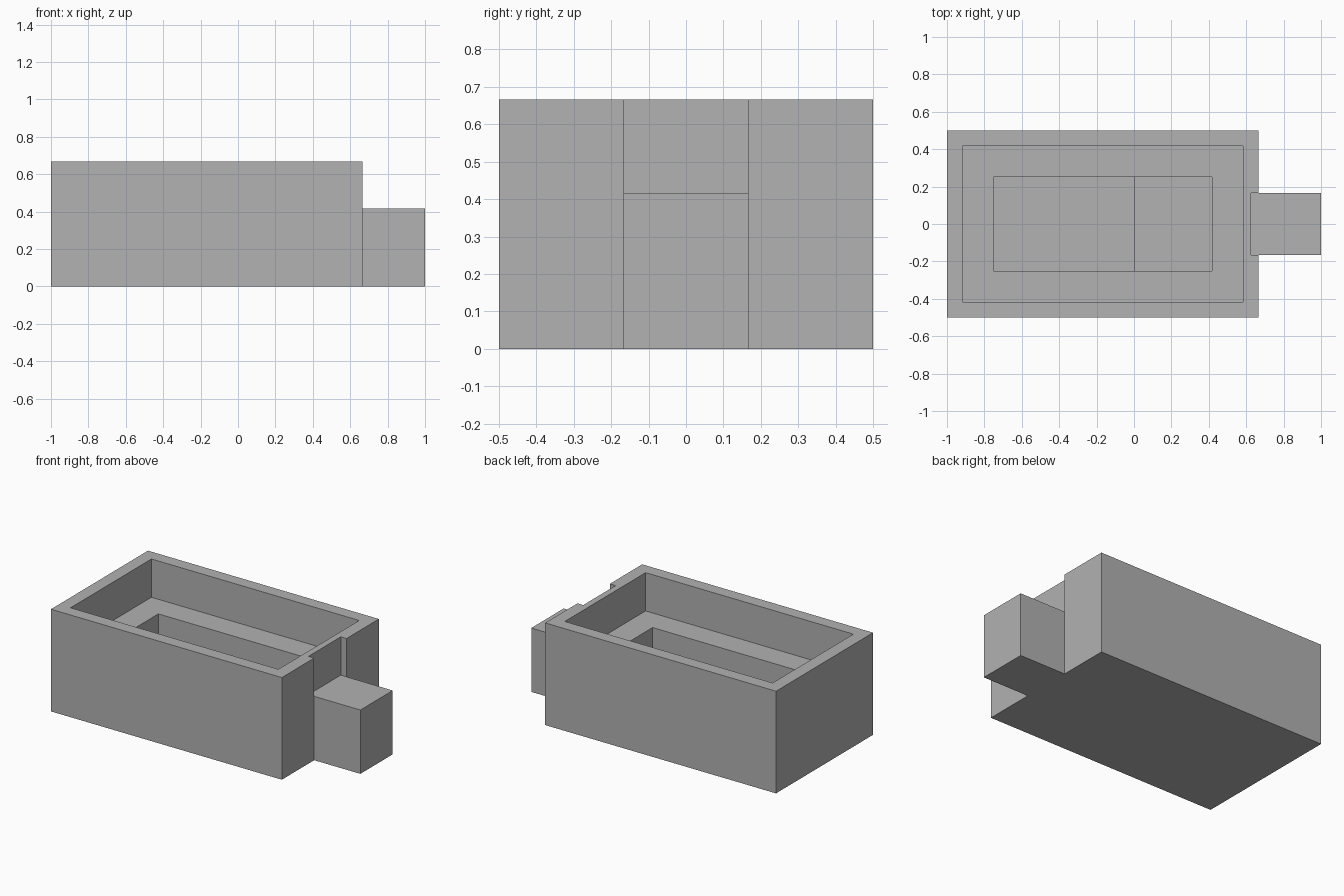
import bpy
import bmesh
from mathutils import Matrix, Vector

cube = bpy.data.objects.get("Cube")
if cube:
    bpy.data.objects.remove(cube, do_unlink=True)

U = 1 / 12  # modelling unit

stone = bpy.data.materials.new("grey stone")
stone.use_nodes = True
colour = (0.445, 0.445, 0.445, 1)
stone.diffuse_color = colour
stone.node_tree.nodes["Principled BSDF"].inputs["Base Color"].default_value = colour


def box(name, low, high):
    """Box between two corners given in modelling units."""
    low, high = Vector(low) * U, Vector(high) * U
    bm = bmesh.new()
    bmesh.ops.create_cube(bm, size=1, matrix=Matrix.Translation((low + high) / 2)
                          @ Matrix.Diagonal((*(high - low), 1)))
    mesh = bpy.data.meshes.new(name)
    bm.to_mesh(mesh)
    bm.free()
    mesh.materials.append(stone)
    obj = bpy.data.objects.new(name, mesh)
    bpy.context.collection.objects.link(obj)
    return obj


def combine(target, tool, operation):
    """Apply a boolean and discard the tool."""
    tool.hide_render = True
    mod = target.modifiers.new(tool.name, "BOOLEAN")
    mod.operation, mod.object, mod.solver = operation, tool, "EXACT"
    bpy.context.view_layer.objects.active = target
    bpy.ops.object.modifier_apply(modifier=mod.name)
    bpy.data.objects.remove(tool, do_unlink=True)


# Outer block
basin = box("basin", (-12, -6, 0), (8, 6, 8))

# Upper cavity, then the pit with a deep and a shallow half
combine(basin, box("upper_cavity", (-11, -5, 5), (7, 5, 9)), "DIFFERENCE")
combine(basin, box("deep_pit", (-9, -3, 1), (0, 3, 6)), "DIFFERENCE")
combine(basin, box("shallow_pit", (-1, -3, 2), (5, 3, 6)), "DIFFERENCE")

# Recess in the end wall, above the entry step
combine(basin, box("wall_recess", (7.5, -2, 5), (9, 2, 9)), "DIFFERENCE")

# Entry step joined to the end wall
combine(basin, box("entry_step", (7.5, -2, 0), (12, 2, 5)), "UNION")
